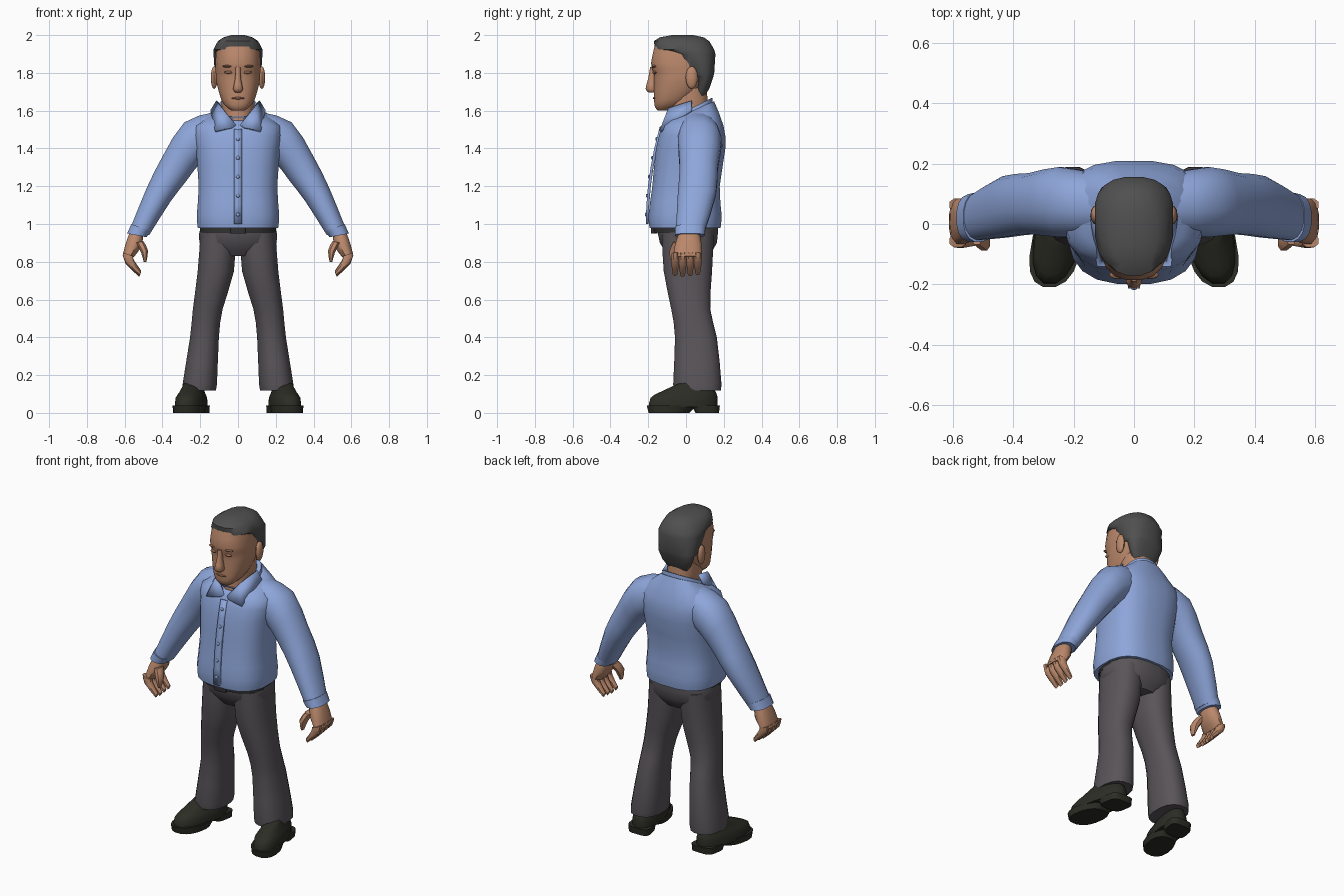
import bpy, bmesh
from math import sin, cos, pi, copysign, radians
from mathutils import Matrix, Vector

if "Cube" in bpy.data.objects:
    bpy.data.objects.remove(bpy.data.objects["Cube"])


def material(name, *rgb):
    mat = bpy.data.materials.new(name)
    mat.use_nodes = True
    mat.diffuse_color = (*rgb, 1)
    shader = mat.node_tree.nodes["Principled BSDF"]
    shader.inputs["Base Color"].default_value = (*rgb, 1)
    shader.inputs["Roughness"].default_value = .8
    return mat


shirt = material("blue shirt", .27, .38, .7)
cloth = material("grey trousers", .1, .09, .1)
skin = material("skin", .5, .25, .15)
shade = material("darker skin", .3, .14, .08)
dark_hair = material("dark grey hair", .08, .08, .08)
leather = material("black leather", .025, .026, .018)
belt_black = material("belt black", .03, .03, .03)


def finish(name, bm, mat):
    """Turn a bmesh into a smooth shaded object that keeps its sharp edges."""
    bmesh.ops.recalc_face_normals(bm, faces=bm.faces)
    mesh = bpy.data.meshes.new(name)
    bm.to_mesh(mesh)
    bm.free()
    mesh.materials.append(mat)
    part = bpy.data.objects.new(name, mesh)
    bpy.context.collection.objects.link(part)
    bpy.ops.object.select_all(action="DESELECT")
    part.select_set(True)
    bpy.context.view_layer.objects.active = part
    bpy.ops.object.shade_smooth_by_angle(angle=radians(45))
    return part


def spline(keys, steps):
    """Pass a smooth curve through the key sections."""
    keys = [Vector(key) for key in keys]
    result = []
    for i in range(len(keys) - 1):
        start, end = keys[i], keys[i + 1]
        before, after = keys[max(i - 1, 0)], keys[min(i + 2, len(keys) - 1)]
        for k in range(steps):
            t = k / steps
            bend = (end - before) * (t * (1 - t) ** 2) - (after - start) * (t * t * (1 - t))
            result.append(start.lerp(end, t * t * (3 - 2 * t)) + bend / 2)
    return result + [keys[-1]]


def loft(name, mat, keys, side=1, sides=16, power=2.4, turn=0, steps=2):
    """Skin rounded sections: outer x, z, inner x, z, front y, back y, back lift."""
    bm = bmesh.new()
    loops = []
    for xo, zo, xi, zi, front, back, lift in spline(keys, steps):
        loop = []
        for i in range(sides):
            angle = 2 * pi * (i + .5) / sides
            c, s = [copysign(abs(v) ** (2 / power), v) for v in (cos(angle), sin(angle))]
            y = (front + back + s * (back - front)) / 2
            x = (xo + xi + c * (xo - xi)) / 2 + turn * y
            z = (zo + zi + c * (zo - zi)) / 2 + s * lift
            loop.append(bm.verts.new((side * x, y, z)))
        loops.append(loop)
    for low, high in zip(loops, loops[1:]):
        for i in range(sides):
            j = (i + 1) % sides
            bm.faces.new((low[i], low[j], high[j], high[i]))
    bm.faces.new(loops[0])
    bm.faces.new(loops[-1])
    return finish(name, bm, mat)


def column(name, mat, rings, x=0, lift=0, **options):
    """Upright loft of rings: z, half width, front y, back y; lift tilts the top."""
    last = len(rings) - 1
    keys = [(x + half, z, x - half, z, front, back, lift * (i == last))
            for i, (z, half, front, back) in enumerate(rings)]
    return loft(name, mat, keys, **options)


def limb(name, mat, rings, **options):
    return loft(name, mat, [(*ring, 0) for ring in rings], **options)


def ellipsoid(name, mat, centre, radii):
    bm = bmesh.new()
    place = Matrix.Translation(centre) @ Matrix.Diagonal((*radii, 1))
    bmesh.ops.create_uvsphere(bm, u_segments=12, v_segments=8, radius=1, matrix=place)
    return finish(name, bm, mat)


def panel(name, mat, rows, thickness):
    """Thin cloth panel through rows of points."""
    bm = bmesh.new()
    grid = [[bm.verts.new(point) for point in row] for row in rows]
    for low, high in zip(grid, grid[1:]):
        for i in range(len(low) - 1):
            bm.faces.new((low[i], low[i + 1], high[i + 1], high[i]))
    part = finish(name, bm, mat)
    solid = part.modifiers.new("thickness", "SOLIDIFY")
    solid.thickness, solid.offset = thickness, 0
    return part


def shirt_front(z):
    return .28 * (z - 1) ** 2 - .205


# Shirt body, collar band and front opening
column("shirt_body", shirt, [
    (.98, .215, -.195, .185), (1.05, .22, -.2, .19), (1.2, .21, -.18, .18),
    (1.4, .225, -.16, .21), (1.52, .23, -.125, .2), (1.6, .11, -.09, .15)],
    lift=.05, sides=20, power=2.7)
column("collar_band", shirt, [(1.57, .13, -.1, .15), (1.61, .11, -.09, .14)],
       lift=.06, sides=20)
heights = [1 + i * .1 for i in range(6)]
panel("shirt_placket", shirt,
      [[(x, shirt_front(z), z) for x in (-.02, .02)] for z in heights], .015)
for i, z in enumerate(heights[:-1]):
    ellipsoid(f"shirt_button_{i + 1}", shirt, (0, shirt_front(z + .05) - .008, z + .05),
              (.01, .006, .01))

# Belt, buckle and trouser seat
column("belt", belt_black, [(z, .204, -.17, .17) for z in (.955, 1)], sides=20)
column("belt_buckle", belt_black, [(z, .04, -.185, -.15) for z in (.95, .995)], power=6)
column("trouser_seat", cloth, [
    (.99, .198, -.155, .17), (.9, .207, -.14, .165), (.83, .12, -.09, .12)], sides=20)

for side, label in ((1, "left"), (-1, "right")):
    # Collar leaf
    panel(label + "_collar_leaf", shirt, [
        [(side * x, y, z) for x, y, z in row] for row in (
            [(.01, -.115, 1.52), (.08, -.09, 1.61), (.11, .03, 1.65)],
            [(.03, -.135, 1.51), (.12, -.135, 1.49), (.14, .03, 1.6)])], .014)

    # Trouser leg
    limb(label + "_trouser_leg", cloth, [
        (.2, .95, .01, .95, -.13, .15), (.215, .75, .02, .75, -.12, .14),
        (.24, .55, .08, .55, -.08, .13), (.255, .4, .1, .4, -.06, .165),
        (.295, .15, .11, .15, -.07, .19), (.29, .12, .12, .12, -.06, .18)], side=side)

    # Shoe upper, sole and heel, toes turned out
    stance = dict(x=.245, side=side, turn=-.17)
    column(label + "_shoe_upper", leather, [
        (.03, .08, -.2, .17), (.08, .075, -.19, .17), (.11, .06, -.14, .16),
        (.16, .045, -.03, .13)], **stance)
    column(label + "_shoe_sole", leather, [(0, .08, -.2, .02), (.04, .084, -.21, .06)], **stance)
    column(label + "_shoe_heel", leather, [(0, .07, .05, .175), (.04, .073, .03, .18)],
           power=4, **stance)

    # Sleeve and cuff
    limb(label + "_sleeve", shirt, [
        (.14, 1.59, .13, 1.36, -.04, .17), (.285, 1.54, .2, 1.32, -.045, .19),
        (.4, 1.36, .27, 1.23, -.035, .17), (.485, 1.19, .355, 1.12, -.045, .16),
        (.57, .98, .47, .94, -.055, .1)], side=side, power=2.2)
    limb(label + "_cuff", shirt, [
        (.565, 1, .46, .96, -.06, .105), (.588, .95, .484, .93, -.06, .1)], side=side)

    # Palm, four curled fingers and thumb
    limb(label + "_palm", skin, [
        (.568, .97, .5, .95, -.035, .07), (.595, .9, .51, .88, -.06, .085),
        (.612, .83, .555, .82, -.07, .085)], side=side, sides=12)
    for i in range(4):
        y = .04 * i - .058
        rise = .005 * abs(i - 1)
        limb(f"{label}_finger_{i + 1}", skin, [
            (.612, .85, .555, .83, y - .02, y + .023),
            (.597, .79 + rise, .55, .8 + rise, y - .022, y + .023),
            (.523, .72 + rise, .513, .745 + rise, y - .013, y + .013)], side=side, sides=8)
    limb(label + "_thumb", skin, [
        (.54, .9, .5, .91, -.07, 0), (.515, .85, .475, .86, -.09, -.03),
        (.5, .8, .485, .8, -.08, -.055)], side=side, sides=8)

    # Ear, brow and eye
    ellipsoid(label + "_ear", skin, (side * .126, .03, 1.775), (.018, .032, .06))
    ellipsoid(label + "_eyebrow", shade, (side * .052, -.168, 1.835), (.03, .014, .007))
    ellipsoid(label + "_eye", shade, (side * .05, -.165, 1.803), (.022, .012, .008))

# Neck, head and face
column("neck", skin, [(1.5, .06, -.1, .1), (1.58, .085, -.095, .12), (1.72, .09, -.09, .11)])
column("head", skin, [
    (1.6, .035, -.15, -.08), (1.62, .062, -.165, -.04), (1.66, .09, -.17, .03),
    (1.75, .115, -.17, .115), (1.8, .119, -.173, .135), (1.85, .121, -.187, .14),
    (1.94, .114, -.168, .13)], sides=20)
column("nose", skin, [
    (1.695, .014, -.195, -.15), (1.715, .027, -.214, -.15), (1.77, .016, -.2, -.15),
    (1.83, .014, -.19, -.15)], sides=10)
ellipsoid("mouth", shade, (0, -.163, 1.666), (.036, .012, .007))

# Hair: swept back below the temples, full cap above the forehead
column("hair", dark_hair, [
    (1.675, .065, .055, .1), (1.72, .095, .05, .125), (1.78, .117, .045, .145),
    (1.795, .124, -.015, .15), (1.9, .131, -.075, .157), (1.925, .13, -.165, .15),
    (1.968, .108, -.172, .125), (1.988, .078, -.14, .095), (2, .035, -.075, .04)],
    sides=20, steps=1)
